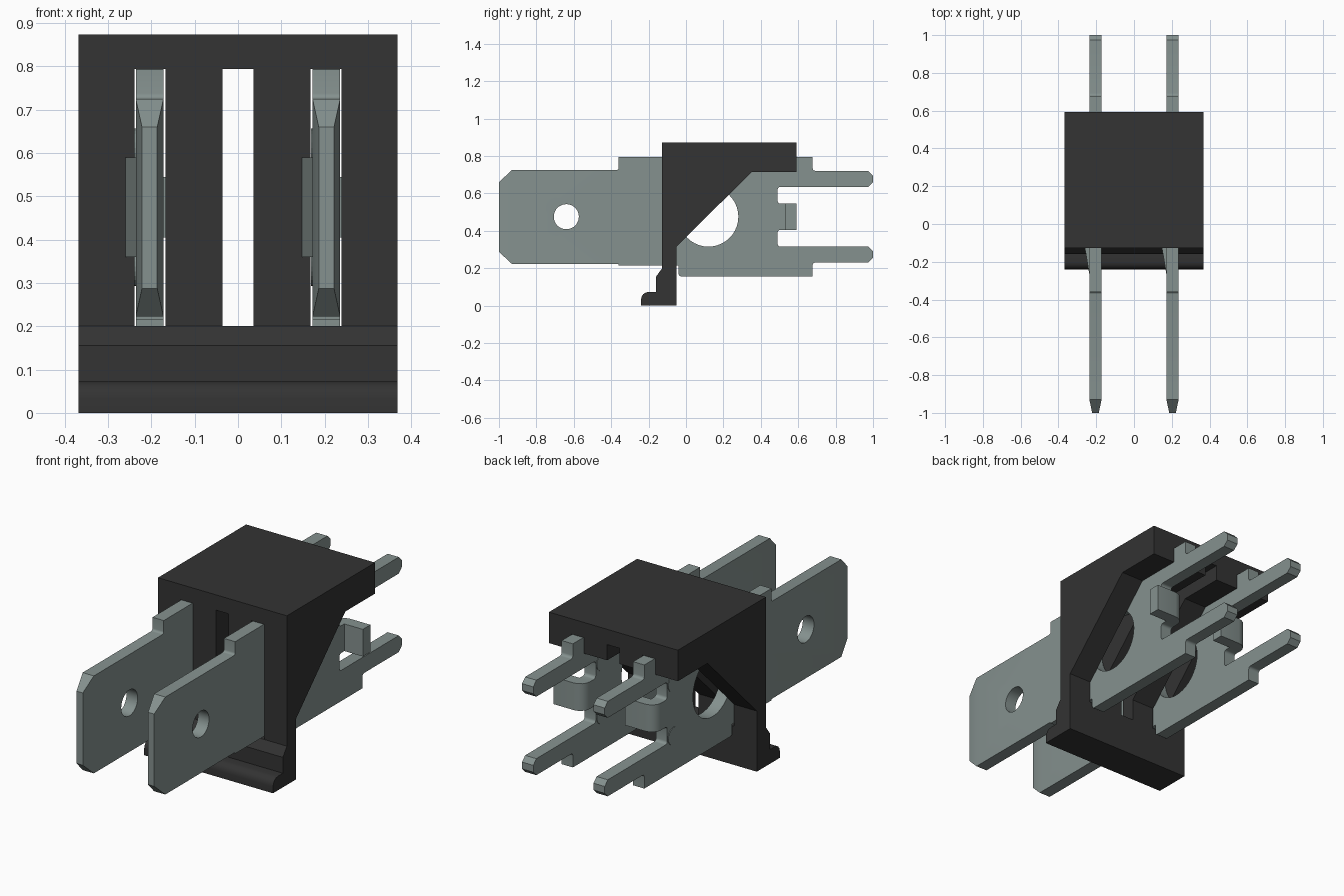
import bpy, bmesh, math
from mathutils import Vector

if "Cube" in bpy.data.objects:
    bpy.data.objects.remove(bpy.data.objects["Cube"])


def material(name, color):
    m = bpy.data.materials.new(name)
    m.use_nodes = True
    m.diffuse_color = color
    m.node_tree.nodes["Principled BSDF"].inputs["Base Color"].default_value = color
    return m


black = material("black plastic", (0.033, 0.033, 0.033, 1))
metal = material("grey metal", (0.235, 0.285, 0.275, 1))


def rounded(points, steps=4):
    """Replace each (a, b, radius) corner with a fillet curve."""
    out = []
    for i, p in enumerate(points):
        c = Vector(p[:2])
        if len(p) == 2:
            out.append(c)
            continue
        before = Vector(points[i - 1][:2]) - c
        after = Vector(points[(i + 1) % len(points)][:2]) - c
        s, e = c + before.normalized() * p[2], c + after.normalized() * p[2]
        centre = s + e - c
        for k in range(steps + 1):
            a = k / steps * math.pi / 2
            out.append(centre + (e - centre) * math.sin(a) + (s - centre) * math.cos(a))
    return out


def prism(name, points, low, high, mat, axis="x"):
    """Extrude a y-z outline along x, or an x-y outline along z."""
    bm = bmesh.new()
    place = (lambda p: (low, p[0], p[1])) if axis == "x" else (lambda p: (p[0], p[1], low))
    face = bm.faces.new([bm.verts.new(place(p)) for p in rounded(points)])
    moved = bmesh.ops.extrude_face_region(bm, geom=[face])["geom"]
    shift = Vector((high - low, 0, 0)) if axis == "x" else Vector((0, 0, high - low))
    bmesh.ops.translate(bm, vec=shift, verts=[g for g in moved if isinstance(g, bmesh.types.BMVert)])
    bmesh.ops.recalc_face_normals(bm, faces=bm.faces)
    mesh = bpy.data.meshes.new(name)
    bm.to_mesh(mesh)
    bm.free()
    ob = bpy.data.objects.new(name, mesh)
    bpy.context.collection.objects.link(ob)
    mesh.materials.append(mat)
    return ob


def activate(ob):
    bpy.ops.object.select_all(action="DESELECT")
    ob.select_set(True)
    bpy.context.view_layer.objects.active = ob


def cut(ob, cutter):
    activate(ob)
    mod = ob.modifiers.new("cut", "BOOLEAN")
    mod.operation, mod.solver, mod.object = "DIFFERENCE", "EXACT", cutter
    bpy.ops.object.modifier_apply(modifier=mod.name)
    bpy.data.objects.remove(cutter)


def smooth(ob):
    activate(ob)
    bpy.ops.object.shade_smooth_by_angle(angle=math.radians(30))


def circle(y, z, r, n=40):
    return [(y + r * math.cos(k * math.tau / n), z + r * math.sin(k * math.tau / n)) for k in range(n)]


def box(y0, y1, z0, z1):
    return [(y0, z0), (y1, z0), (y1, z1), (y0, z1)]


# Housing: wedge-shaped side profile with three through slots
housing = prism("housing", [
    (-0.24, 0), (-0.24, 0.073, 0.04), (-0.16, 0.073), (-0.16, 0.155), (-0.127, 0.2),
    (-0.127, 0.873), (0.592, 0.873), (0.592, 0.713), (0.35, 0.713),
    (-0.052, 0.313), (-0.052, 0)], -0.368, 0.368, black)
for x in (-0.203, 0, 0.203):
    cut(housing, prism("slot", box(-1, 1, 0.2, 0.794), x - 0.036, x + 0.036, black))
smooth(housing)

# Terminal outline: upper half of the rear fork is mirrored to make the lower half
MID = 0.475
fork = [(0.677, 0.794), (0.677, 0.72, 0.015), (0.975, 0.72), (1, 0.695), (1, 0.66),
        (0.975, 0.635), (0.49, 0.635, 0.015), (0.49, 0.545, 0.015), (0.53, 0.545)]
lower = [(p[0], 2 * MID - p[1], *p[2:]) for p in reversed(fork)]
outline = [(-0.93, 0.725), (-0.36, 0.725, 0.012), (-0.36, 0.793)] + fork + lower + [
    (-0.04, 0.156, 0.015), (-0.04, 0.215), (-0.36, 0.215), (-0.36, 0.222),
    (-0.93, 0.222), (-1, 0.287), (-1, 0.66)]

for side, x in (("right", -0.204), ("left", 0.204)):
    half = 0.032
    blade = prism(side + "_terminal", outline, x - half, x + half, metal)

    # Thin the front tip to a blunt wedge
    bm = bmesh.new()
    bm.from_mesh(blade.data)
    bmesh.ops.bisect_plane(bm, geom=bm.verts[:] + bm.edges[:] + bm.faces[:],
                           plane_co=(0, -0.93, 0), plane_no=(0, 1, 0))
    for v in bm.verts:
        if v.co.y < -0.99:
            v.co.x = x + (v.co.x - x) * 0.55
    bm.to_mesh(blade.data)
    bm.free()

    # Small front hole and large rear hole
    for y, r in ((-0.64, 0.067), (0.12, 0.16)):
        cut(blade, prism("hole", circle(y, MID, r), x - 0.1, x + 0.1, metal))
    smooth(blade)

    # Locking barb on the right face, against the front wall
    prism(side + "_barb", [(x - half + 0.002, -0.28), (x - half - 0.024, -0.128),
                           (x - half + 0.002, -0.128)], 0.36, 0.59, metal, "z")

    # Rear middle tab, bent sideways
    tab = prism(side + "_bent_tab", [
        (x - half, 0.52), (x - half, 0.592, 0.055), (x + 0.138, 0.592),
        (x + 0.138, 0.53), (x + half, 0.53), (x + half, 0.52)], 0.405, 0.545, metal, "z")
    smooth(tab)

    # Round dimple marks on the right face
    for name, z in (("upper", 0.612), ("lower", 0.338)):
        prism(f"{side}_{name}_dimple", circle(0.44, z, 0.045, 24),
              x - half - 0.003, x - half + 0.002, metal)
